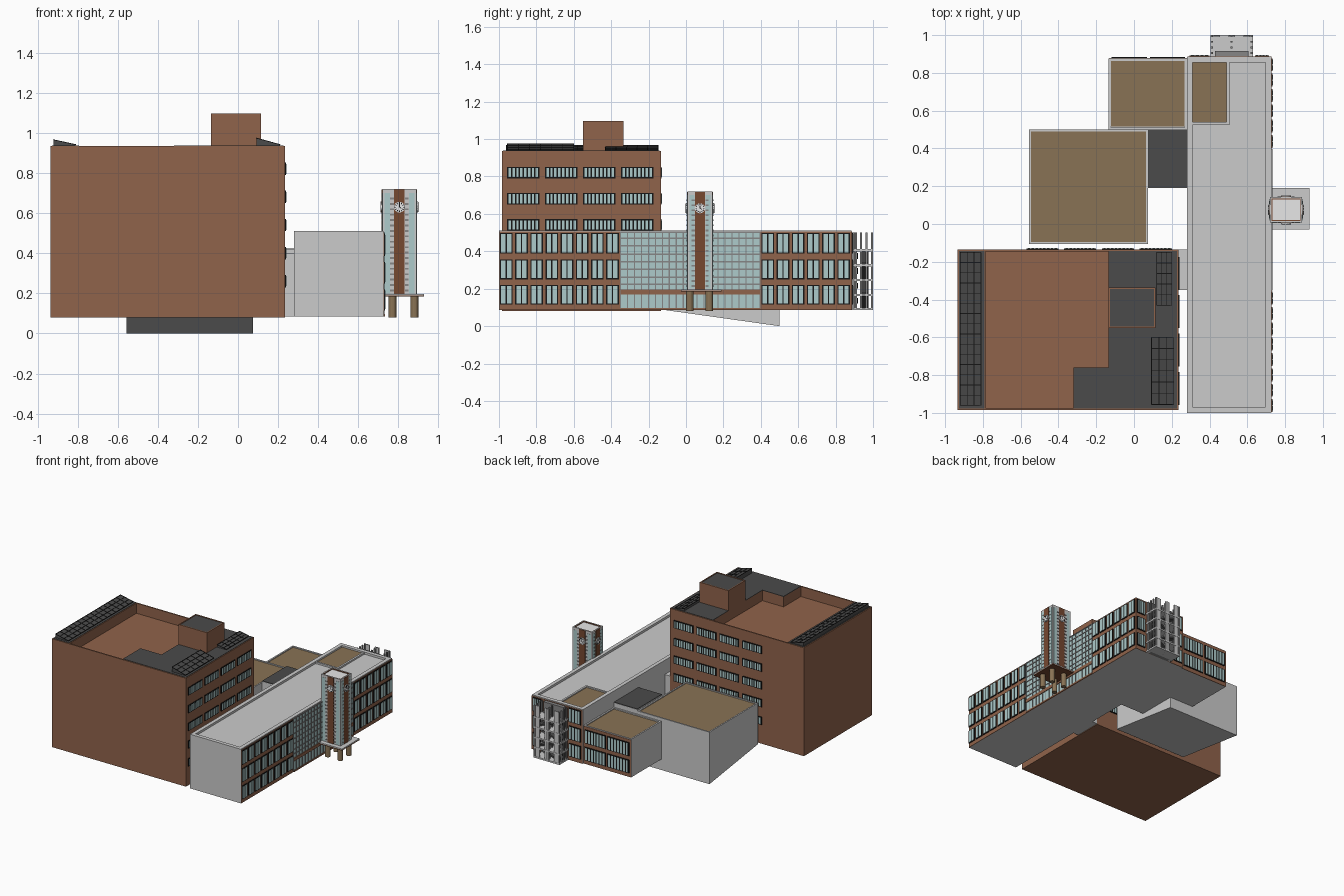
import bpy, bmesh, math
from mathutils import Matrix

cube = bpy.data.objects.get("Cube")
if cube:
    bpy.data.objects.remove(cube, do_unlink=True)


def material(name, rgb):
    m = bpy.data.materials.new(name)
    m.use_nodes = True
    m.diffuse_color = (*rgb, 1)
    m.node_tree.nodes["Principled BSDF"].inputs["Base Color"].default_value = (*rgb, 1)
    return m


BRICK = material("brick", (0.28, 0.125, 0.07))
RUST = material("dark brick", (0.18, 0.065, 0.03))
PALE = material("light grey", (0.6, 0.6, 0.6))
GREY = material("mid grey", (0.24, 0.24, 0.24))
DARK = material("dark grey", (0.07, 0.07, 0.07))
TAN = material("tan", (0.25, 0.17, 0.09))
GLASS = material("pale blue glass", (0.42, 0.6, 0.6))
BLACK = material("black", (0.008, 0.008, 0.008))
WHITE = material("white", (0.85, 0.85, 0.85))


def finish(name, bm, mat):
    mesh = bpy.data.meshes.new(name)
    bm.to_mesh(mesh)
    bm.free()
    mesh.materials.append(mat)
    ob = bpy.data.objects.new(name, mesh)
    bpy.context.collection.objects.link(ob)
    return ob


def boxes(name, mat, *extents):
    """One object made of boxes given as x0, x1, y0, y1, z0, z1."""
    bm = bmesh.new()
    for x0, x1, y0, y1, z0, z1 in extents:
        place = Matrix.Translation(((x0 + x1) / 2, (y0 + y1) / 2, (z0 + z1) / 2))
        size = Matrix.Diagonal((x1 - x0, y1 - y0, z1 - z0, 1))
        bmesh.ops.create_cube(bm, size=1, matrix=place @ size)
    return finish(name, bm, mat)


def on_wall(side, at, u0, u1, z0, z1, d0, d1):
    """Box on a wall, u along the wall and d outward from it."""
    a, b = sorted((at + d0, at + d1)) if side[0] == "+" else sorted((at - d0, at - d1))
    return (a, b, u0, u1, z0, z1) if side[1] == "x" else (u0, u1, a, b, z0, z1)


def windows(name, side, at, spans, rows, cols, gap):
    """Black frames filled with upright panes, for every span and row."""
    frames, panes = [], []
    for u0, u1 in spans:
        for z0, z1 in rows:
            frames.append(on_wall(side, at, u0, u1, z0, z1, -0.002, 0.005))
            w = (u1 - u0 - gap) / cols
            for i in range(cols):
                a = u0 + gap + i * w
                panes.append(on_wall(side, at, a, a + w - gap, z0 + 0.006, z1 - 0.006, 0, 0.007))
    boxes(name + "_frames", BLACK, *frames)
    boxes(name + "_panes", GLASS, *panes)


def rim(x0, x1, y0, y1, z0, z1, t):
    """Four boxes of a parapet."""
    return [(x0, x1, y0, y0 + t, z0, z1), (x0, x1, y1 - t, y1, z0, z1),
            (x0, x0 + t, y0 + t, y1 - t, z0, z1), (x1 - t, x1, y0 + t, y1 - t, z0, z1)]


# Tall brick block with a sunken roof court
boxes("brick_block", BRICK, (-0.935, 0.235, -0.985, -0.135, 0.08, 0.855))
boxes("brick_block_upper", BRICK,
      (-0.935, -0.785, -0.985, -0.135, 0.855, 0.935), (-0.135, 0.235, -0.985, -0.135, 0.855, 0.935),
      (-0.32, -0.135, -0.985, -0.76, 0.855, 0.935),
      (-0.785, -0.32, -0.985, -0.975, 0.855, 0.935), (-0.785, -0.135, -0.145, -0.135, 0.855, 0.935))
boxes("roof_covering", DARK,
      (-0.927, -0.792, -0.978, -0.142, 0.933, 0.938), (-0.135, 0.228, -0.978, -0.142, 0.933, 0.938),
      (-0.32, -0.135, -0.978, -0.76, 0.933, 0.938))
boxes("penthouse", BRICK, (-0.135, 0.115, -0.55, -0.335, 0.93, 1.09))
boxes("penthouse_parapet", BRICK, *rim(-0.135, 0.115, -0.55, -0.335, 1.08, 1.096, 0.008))
boxes("penthouse_roof", DARK, (-0.127, 0.107, -0.542, -0.343, 1.088, 1.092))

floors = [(0.23 + 0.14 * i, 0.292 + 0.14 * i) for i in range(5)]
windows("block_side_windows", "+x", 0.235,
        [(-0.957 + 0.203 * i, -0.783 + 0.203 * i) for i in range(4)], floors, 8, 0.008)
windows("block_back_windows", "+y", -0.135,
        [(-0.57 + 0.2 * i, -0.4 + 0.2 * i) for i in range(4)], floors, 8, 0.008)


# Tilted roof panels with ribs
def tilted(name, x0, x1, y0, y1, rise):
    run = x1 - x0
    count = round((y1 - y0) / 0.055)
    step = (y1 - y0) / count
    panel = boxes(name, DARK, (x0, x1, y0, y1, 0.936, 0.942))
    ribs = boxes(name + "_ribs", BLACK,
                 *[(x0, x1, y0 + i * step - 0.002, y0 + i * step + 0.002, 0.94, 0.944) for i in range(count + 1)],
                 *[(x0 + run * k / 3 - 0.002, x0 + run * k / 3 + 0.002, y0, y1, 0.94, 0.944) for k in range(4)])
    for ob in (panel, ribs):
        for v in ob.data.vertices:
            if ob is ribs or v.co.z > 0.94:
                v.co.z += rise * (x1 - v.co.x) / run


tilted("left_roof_panels", -0.92, -0.81, -0.96, -0.15, 0.024)
tilted("front_roof_panels", 0.093, 0.21, -0.955, -0.6, 0.032)
tilted("back_roof_panels", 0.12, 0.2, -0.43, -0.15, 0.015)

# Long building: body, parapet and roof
boxes("long_building", PALE, (0.28, 0.725, -1, 0.885, 0.085, 0.495))
boxes("long_parapet", PALE, *rim(0.28, 0.725, -1, 0.885, 0.49, 0.512, 0.03))
boxes("long_roof_terrace", TAN, (0.31, 0.49, 0.54, 0.857, 0.494, 0.499))
boxes("terrace_kerb", PALE, (0.49, 0.505, 0.525, 0.857, 0.494, 0.508), (0.31, 0.49, 0.525, 0.54, 0.494, 0.508))
boxes("long_brick_skin", BRICK, (0.723, 0.728, -0.998, -0.35, 0.085, 0.505),
      (0.723, 0.728, 0.395, 0.885, 0.085, 0.505), (0.283, 0.728, 0.883, 0.888, 0.085, 0.505))
storeys = [(0.115, 0.22), (0.25, 0.357), (0.387, 0.498)]
bay = 0.0812
windows("long_front_windows", "+x", 0.728,
        [(-0.995 + bay * i, -0.927 + bay * i) for i in range(8)], storeys, 2, 0.007)
windows("long_back_windows", "+x", 0.728,
        [(0.403 + bay * i, 0.471 + bay * i) for i in range(6)], storeys, 2, 0.007)
windows("long_end_windows", "+y", 0.888, [(0.295, 0.4), (0.64, 0.715)], storeys, 4, 0.007)

# Curtain wall in the middle of the long side
boxes("curtain_glass", GLASS, (0.722, 0.728, -0.35, 0.395, 0.095, 0.505))
boxes("curtain_mullions", GREY,
      *[(0.726, 0.732, -0.35 + 0.745 * i / 20 - 0.003, -0.35 + 0.745 * i / 20 + 0.003, 0.095, 0.505) for i in range(21)],
      *[(0.726, 0.732, -0.35, 0.395, z - 0.004, z + 0.004) for z in (0.225, 0.26, 0.305, 0.345, 0.385, 0.43, 0.47, 0.502)])
boxes("curtain_brick_bands", BRICK, (0.724, 0.734, -0.35, 0.395, 0.17, 0.195), (0.724, 0.734, -0.35, 0.395, 0.085, 0.097))

# Low rear blocks and connectors
rear = boxes("rear_hall", PALE, (-0.555, 0.075, -0.105, 0.5, 0, 0.4))
for v in rear.data.vertices:
    if v.co.z < 0.1 and v.co.y < 0:
        v.co.z = 0.085
boxes("rear_hall_parapet", PALE, *rim(-0.555, 0.075, -0.105, 0.5, 0.395, 0.41, 0.011))
boxes("rear_hall_roof", TAN, (-0.544, 0.064, -0.094, 0.489, 0.398, 0.403))
boxes("rear_wing", PALE, (-0.135, 0.28, 0.5, 0.875, 0.085, 0.375))
boxes("rear_wing_parapet", PALE, *rim(-0.135, 0.28, 0.5, 0.875, 0.37, 0.385, 0.012))
boxes("rear_wing_roof", TAN, (-0.123, 0.28, 0.515, 0.863, 0.372, 0.378))
boxes("rear_wing_brick", BRICK, (-0.133, 0.28, 0.873, 0.878, 0.085, 0.38))
windows("rear_wing_windows", "+y", 0.878, [(-0.12, 0.07), (0.085, 0.27)], storeys[:2], 7, 0.009)
boxes("link_block", PALE, (0.075, 0.28, 0.19, 0.5, 0.085, 0.42))
boxes("link_roof", DARK, (0.077, 0.28, 0.192, 0.498, 0.419, 0.424))
boxes("connector", PALE, (0.235, 0.28, -0.35, -0.135, 0.085, 0.4))

# Open stair tower on the far end
boxes("stair_core", GREY, (0.43, 0.605, 0.885, 0.915, 0.085, 0.5))
boxes("stair_landings", PALE, *[(0.405, 0.63, 0.885, 1, z, z + 0.012) for z in (0.085, 0.16, 0.24, 0.32, 0.4)])
boxes("stair_fins", GREY, *[(x, x + 0.012, 0.9 + 0.03 * k, 0.91 + 0.03 * k, 0.085, 0.5)
                            for x in (0.405, 0.51, 0.618) for k in range(4)])
boxes("stair_panels", PALE, *[(x, x + 0.035, 0.99, 0.998, 0.085, 0.5) for x in (0.42, 0.5, 0.58)])
boxes("stair_shadow_gaps", BLACK, *[(0.42, 0.615, 0.914, 0.92, z, z + 0.03) for z in (0.12, 0.2, 0.28, 0.36)])
for i, z in enumerate((0.09, 0.165, 0.245, 0.325)):
    flight = boxes("stair_flight_%d" % (i + 1), DARK, (0.42, 0.615, 0.93, 0.975, z, z + 0.012))
    for v in flight.data.vertices:
        if (v.co.x > 0.5) == (i % 2 == 0):
            v.co.z += 0.075

# Clock tower on four round legs
CX, CY = 0.805, 0.075
X0, X1, Y0, Y1 = 0.72, 0.89, 0.008, 0.142
boxes("tower_platform", PALE, (0.72, 0.928, -0.028, 0.19, 0.19, 0.197))
boxes("tower_platform_underside", RUST, (0.72, 0.928, -0.028, 0.19, 0.184, 0.19))
boxes("tower_shaft", PALE, (X0, X1, Y0, Y1, 0.195, 0.71))
boxes("tower_parapet", PALE, *rim(X0, X1, Y0, Y1, 0.705, 0.72, 0.008))
boxes("tower_parapet_lining", RUST, *rim(X0 + 0.008, X1 - 0.008, Y0 + 0.008, Y1 - 0.008, 0.705, 0.719, 0.004))
boxes("tower_roof", WHITE, (X0 + 0.01, X1 - 0.01, Y0 + 0.01, Y1 - 0.01, 0.708, 0.713))
bm = bmesh.new()
for x in (0.77, 0.88):
    for y in (0.02, 0.125):
        bmesh.ops.create_cone(bm, cap_ends=True, segments=16, radius1=0.02, radius2=0.02, depth=0.105,
                              matrix=Matrix.Translation((x, y, 0.1325)))
finish("tower_legs", bm, TAN)

stripes, dashes, posts = [], [], []
for side, at, mid, half in (("-y", Y0, CX, 0.085), ("+y", Y1, CX, 0.085), ("+x", X1, CY, 0.067), ("-x", X0, CY, 0.067)):
    stripes.append(on_wall(side, at, mid - 0.026, mid + 0.026, 0.197, 0.718, -0.002, 0.003))
    for s in (-1, 1):
        c = mid + s * (half - 0.024)
        posts.append(on_wall(side, at, c - 0.014, c + 0.014, 0.2, 0.7, -0.002, 0.002))
        c = mid + s * 0.037
        for i in range(18):
            z = 0.21 + 0.027 * i
            dashes.append(on_wall(side, at, c - 0.009, c + 0.009, z, z + 0.009, 0, 0.004))
boxes("tower_brick_stripes", RUST, *stripes)
boxes("tower_glass_strips", GLASS, *posts)
boxes("tower_slots", GREY, *dashes)

# Clock faces: white disc, black hour marks and hands
for name, angle, reach in (("front", 0, 0.067), ("right", 90, 0.085), ("back", 180, 0.067), ("left", 270, 0.085)):
    turn = Matrix.Translation((CX, CY, 0.63)) @ Matrix.Rotation(math.radians(angle), 4, "Z")
    turn = turn @ Matrix.Translation((0, -reach - 0.004, 0))
    bm = bmesh.new()
    bmesh.ops.create_cone(bm, cap_ends=True, segments=24, radius1=0.027, radius2=0.027, depth=0.008,
                          matrix=turn @ Matrix.Rotation(math.pi / 2, 4, "X"))
    finish(name + "_clock_face", bm, WHITE)
    bm = bmesh.new()
    marks = [(30 * i, 0.021, 0.008) for i in range(12)] + [(0, 0.008, 0.016), (120, 0.006, 0.012)]
    for a, r, length in marks:
        spot = turn @ Matrix.Rotation(math.radians(a), 4, "Y") @ Matrix.Translation((0, -0.004, r))
        bmesh.ops.create_cube(bm, size=1, matrix=spot @ Matrix.Diagonal((0.004, 0.003, length, 1)))
    finish(name + "_clock_marks", bm, BLACK)
